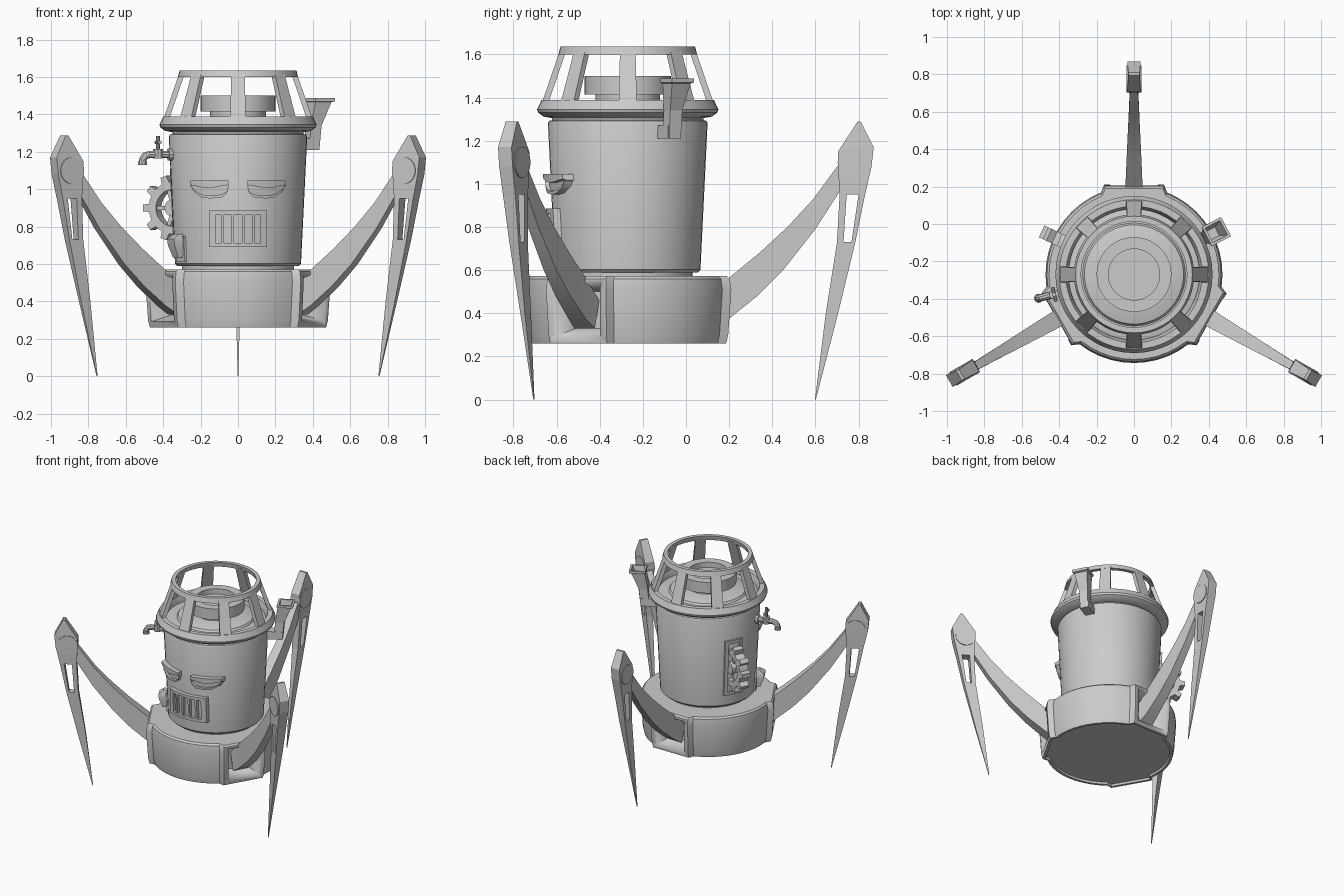
import bpy, bmesh, math
from mathutils import Matrix, Vector

if "Cube" in bpy.data.objects:
    bpy.data.objects.remove(bpy.data.objects["Cube"])

AXIS_Y = -0.27
TAU = 2 * math.pi
grey = bpy.data.materials.new("plain_grey")
grey.diffuse_color = (0.6, 0.6, 0.6, 1)
grey.use_nodes = True
grey.node_tree.nodes["Principled BSDF"].inputs["Base Color"].default_value = grey.diffuse_color


def finish(ob, angle, smooth=True):
    """Turn local x (radial) to the given angle about the body axis."""
    ob.data.materials.append(grey)
    ob.matrix_world = Matrix.Translation((0, AXIS_Y, 0)) @ Matrix.Rotation(math.radians(angle), 4, 'Z')
    bpy.ops.object.select_all(action='DESELECT')
    ob.select_set(True)
    bpy.context.view_layer.objects.active = ob
    if smooth:
        bpy.ops.object.shade_smooth_by_angle(angle=math.radians(32))
    return ob


def loft(name, stacks, angle=0, closed=False, smooth=True):
    """Skin each stack of equal-length rings; closed joins last to first."""
    bm = bmesh.new()
    for rings in stacks:
        vs = [[bm.verts.new(p) for p in r] for r in rings]
        n = len(vs[0])
        pairs = list(zip(vs, vs[1:])) + ([(vs[-1], vs[0])] if closed else [])
        for a, b in pairs:
            for i in range(n):
                j = (i + 1) % n
                bm.faces.new((a[i], a[j], b[j], b[i]))
        if not closed:
            bm.faces.new(vs[0][::-1])
            bm.faces.new(vs[-1])
    bmesh.ops.recalc_face_normals(bm, faces=bm.faces)
    me = bpy.data.meshes.new(name)
    bm.to_mesh(me)
    bm.free()
    ob = bpy.data.objects.new(name, me)
    bpy.context.collection.objects.link(ob)
    return finish(ob, angle, smooth)


def lathe(name, profile, closed=False, segs=48):
    rings = [[(r * math.cos(TAU * i / segs), r * math.sin(TAU * i / segs), z)
              for i in range(segs)] for r, z in profile]
    return loft(name, [rings], closed=closed)


def plate(rungs):
    """Rungs (r0, z0, r1, z1, half width) in the radial plane."""
    return [[(a, -h, b), (a, h, b), (c, h, d), (c, -h, d)] for a, b, c, d, h in rungs]


def box(x0, x1, y0, y1, z0, z1):
    return [[(x, y0, z0), (x, y1, z0), (x, y1, z1), (x, y0, z1)] for x in (x0, x1)]


def body_r(z):
    return 0.335 + 0.05 * (z - 0.59)


def wrap(cols, out):
    """Raised strip following the body wall; cols are (u, z bottom, z top)."""
    def p(u, z, d):
        k = body_r(z) + d
        return (math.sqrt(k * k - u * u), u, z)
    return [[p(u, a, -0.02), p(u, a, out), p(u, b, out), p(u, b, -0.02)] for u, a, b in cols]


def bar(u0, u1, z0, z1, out, n=6):
    return wrap([(u0 + (u1 - u0) * i / n, z0, z1) for i in range(n + 1)], out)


def pipe(name, points, radius, angle):
    cu = bpy.data.curves.new(name, 'CURVE')
    cu.dimensions = '3D'
    cu.bevel_depth, cu.bevel_resolution, cu.use_fill_caps = radius, 3, True
    sp = cu.splines.new('POLY')
    sp.points.add(len(points) - 1)
    for q, co in zip(sp.points, points):
        q.co = (*co, 1)
    ob = bpy.data.objects.new(name, cu)
    bpy.context.collection.objects.link(ob)
    bpy.ops.object.select_all(action='DESELECT')
    ob.select_set(True)
    bpy.context.view_layer.objects.active = ob
    bpy.ops.object.convert(target='MESH')
    return finish(bpy.context.object, angle)


# Base: round drum with a flat mount in each leg direction
outline = []
for d in (90, 210, 330):
    t = math.radians(d)
    for s in (-0.16, 0.16):
        outline.append((0.48 * math.cos(t) - s * math.sin(t), 0.48 * math.sin(t) + s * math.cos(t)))
    for i in range(11):
        a = math.radians(d + 22 + 7.6 * i)
        outline.append((0.473 * math.cos(a), 0.473 * math.sin(a)))
levels = [(0.9, 0.275), (0.91, 0.26), (0.95, 0.26), (0.97, 0.30), (1, 0.51), (0.985, 0.56),
          (0.96, 0.572), (0.75, 0.572)]
base = loft("base", [[[(x * s, y * s, z) for x, y in outline] for s, z in levels]])

# Leg sockets cut into the mounts
for d in (90, 210, 330):
    rings = [[(r, -w, a), (r, w, a), (r, w, b), (r, -w, b)]
             for r, w, a, b in ((0.36, 0.07, 0.33, 0.50), (0.50, 0.138, 0.28, 0.55))]
    cutter = loft("socket_cutter", [rings], d)
    cutter.hide_render = True
    bpy.context.view_layer.objects.active = base
    mod = base.modifiers.new("socket", 'BOOLEAN')
    mod.operation, mod.object, mod.solver = 'DIFFERENCE', cutter, 'EXACT'
    bpy.ops.object.modifier_apply(modifier=mod.name)
    bpy.data.objects.remove(cutter)

# Legs: curved arm, knee disc and slotted claw
arm = [(0.36, 0.46, 0.40, 0.33, 0.055), (0.47, 0.565, 0.47, 0.375, 0.046),
       (0.61, 0.68, 0.60, 0.48, 0.04), (0.74, 0.80, 0.72, 0.60, 0.034),
       (0.86, 0.93, 0.87, 0.79, 0.028), (0.97, 1.08, 1.005, 1.0, 0.022), (1.04, 1.14, 1.06, 1.06, 0.02)]
claw = [
    [(0.868, 0, 0.872, 0, 0.002), (0.918, 0.4, 0.975, 0.4, 0.012), (0.970, 0.73, 1.055, 0.73, 0.025)],
    [(0.970, 0.73, 1.00, 0.73, 0.025), (0.982, 0.95, 1.015, 0.95, 0.033)],
    [(1.037, 0.73, 1.055, 0.73, 0.025), (1.07, 0.95, 1.10, 0.95, 0.033)],
    [(0.982, 0.95, 1.10, 0.95, 0.033), (0.975, 1.08, 1.13, 1.08, 0.036),
     (0.975, 1.15, 1.14, 1.17, 0.036), (1.065, 1.288, 1.08, 1.288, 0.030)]]
for d in (90, 210, 330):
    loft("leg_arm", [plate(arm)], d)
    loft("leg_claw", [plate(c) for c in claw], d, smooth=False)
    disc = [[(1.045 + 0.072 * math.cos(TAU * i / 24), y, 1.10 + 0.072 * math.sin(TAU * i / 24))
             for i in range(24)] for y in (-0.041, 0.041)]
    loft("knee_disc", [disc], d)

# Body shell and inner lamp
lathe("body", [(0.30, 0.56), (0.30, 0.59), (0.325, 0.59), (0.337, 0.602), (0.37, 1.28),
               (0.365, 1.292), (0.35, 1.295), (0.35, 1.34), (0.33, 1.345), (0.275, 1.35),
               (0.265, 1.365), (0.21, 1.38), (0.15, 1.385), (0.15, 1.415), (0.2, 1.415),
               (0.2, 1.50), (0.137, 1.50), (0.137, 1.46)])

# Cage: two rings and eight sloping bars
lathe("cage_lower_ring", [(0.35, 1.305), (0.39, 1.312), (0.415, 1.33), (0.42, 1.345),
                          (0.40, 1.388), (0.365, 1.388), (0.35, 1.35)], True)
lathe("cage_upper_ring", [(0.322, 1.60), (0.312, 1.636), (0.283, 1.636), (0.292, 1.60)], True)
for i in range(8):
    loft("cage_bar", [[[(r - 0.03, -w, z), (r, -w, z), (r, w, z), (r - 0.03, w, z)]
                       for r, w, z in ((0.398, 0.042, 1.375), (0.316, 0.036, 1.615))]], 45 * i)

# Mouth grille
parts = [bar(-0.155, 0.155, 0.69, 0.712, 0.03), bar(-0.155, 0.155, 0.862, 0.885, 0.03),
         bar(-0.155, 0.155, 0.70, 0.87, 0.008)]
for i in range(6):
    w = 0.018 if i in (0, 5) else 0.007
    c = -0.137 + 0.0548 * i
    parts.append(bar(c - w, c + w, 0.70, 0.87, 0.03, 1))
loft("mouth_grille", parts, -90)

# Eyes: rim around a recessed lens with a drooping lid
rim = [(0.05, 1.02), (0.06, 0.978), (0.085, 0.957), (0.15, 0.95), (0.195, 0.957), (0.235, 0.985), (0.255, 1.025)]
hole = [(0.06, 1.01, 1.02), (0.075, 0.99, 1.022), (0.09, 0.972, 1.018), (0.15, 0.965, 1.005),
        (0.195, 0.972, 1.01), (0.23, 0.995, 1.02), (0.245, 1.018, 1.022)]
for s in (-1, 1):
    lower = [(s * u, z, h[1]) for (u, z), h in zip(rim, hole)]
    lid = [(s * u, h[2], 1.046) for (u, z), h in zip(rim, hole)]
    lens = [(s * u, z + 0.004, 1.04) for u, z in rim]
    loft("eye", [wrap(lower, 0.03), wrap(lid, 0.038), wrap(lens, 0.012)], -90)

# Side gear with its wall frame
GA = 155
ring, teeth = [], []
def gp(r, a, y):
    return (0.37 + r * math.cos(a), y, 0.90 + r * math.sin(a))
for i in range(40):
    a = TAU * i / 40
    ring.append([gp(0.098, a, -0.035), gp(0.14, a, -0.035), gp(0.14, a, 0.035), gp(0.098, a, 0.035)])
loft("gear_ring", [ring], GA, closed=True)
for i in range(10):
    a = TAU * i / 10
    teeth.append([[gp(r, a - w, -0.035), gp(r, a + w, -0.035), gp(r, a + w, 0.035), gp(r, a - w, 0.035)]
                  for r, w in ((0.13, 0.18), (0.176, 0.10))])
    if i % 2 == 0:
        teeth.append([[gp(r, a - w, -0.02), gp(r, a + w, -0.02), gp(r, a + w, 0.02), gp(r, a - w, 0.02)]
                      for r, w in ((0.03, 0.4), (0.105, 0.1))])
loft("gear_teeth_and_spokes", teeth, GA)
loft("gear_hub", [[[gp(0.045, TAU * i / 16, y) for i in range(16)] for y in (-0.04, 0.04)]], GA)
loft("gear_frame", [bar(-0.07, -0.045, 0.69, 1.10, 0.015, 1), bar(0.045, 0.07, 0.69, 1.10, 0.015, 1),
                    bar(-0.07, 0.07, 0.68, 0.705, 0.015, 2), bar(-0.07, 0.07, 1.085, 1.11, 0.015, 2)], GA)

# Tap
TA = 194
pipe("tap_spout", [(0.35, 0, 1.185), (0.49, 0, 1.185), (0.512, 0, 1.178), (0.524, 0, 1.16), (0.526, 0, 1.13)], 0.02, TA)
pipe("tap_collar", [(0.355, 0, 1.185), (0.385, 0, 1.185)], 0.033, TA)
pipe("tap_nozzle", [(0.526, 0, 1.148), (0.526, 0, 1.13)], 0.025, TA)
pipe("tap_valve", [(0.44, 0, 1.165), (0.44, 0, 1.215)], 0.027, TA)
pipe("tap_stem", [(0.44, 0, 1.20), (0.44, 0, 1.285)], 0.011, TA)
pipe("tap_handle", [(0.44, -0.04, 1.25), (0.44, 0.04, 1.25)], 0.010, TA)

# Small drain hatch
loft("drain_hatch", [bar(-0.05, 0.05, 0.61, 0.75, 0.012, 2),
                     [[(0.32, -w, a), (0.32, w, a), (x, w, a), (x, -w, a)]
                      for w, a, x in ((0.03, 0.635, 0.375), (0.04, 0.70, 0.40), (0.04, 0.735, 0.405), (0.025, 0.76, 0.37))]], 207)

# Hopper: elbow and flared open funnel
FA = 27.5
def sq(cx, h, z):
    return [(cx - h, -h, z), (cx + h, -h, z), (cx + h, h, z), (cx - h, h, z)]
loft("hopper_elbow", [box(0.35, 0.47, -0.034, 0.034, 1.21, 1.27)], FA)
loft("hopper_funnel", [[sq(0.445, 0.03, 1.21), sq(0.455, 0.032, 1.34), sq(0.49, 0.048, 1.465), sq(0.495, 0.058, 1.47),
                        sq(0.497, 0.058, 1.488), sq(0.497, 0.044, 1.488), sq(0.475, 0.026, 1.38)]], FA, smooth=False)
